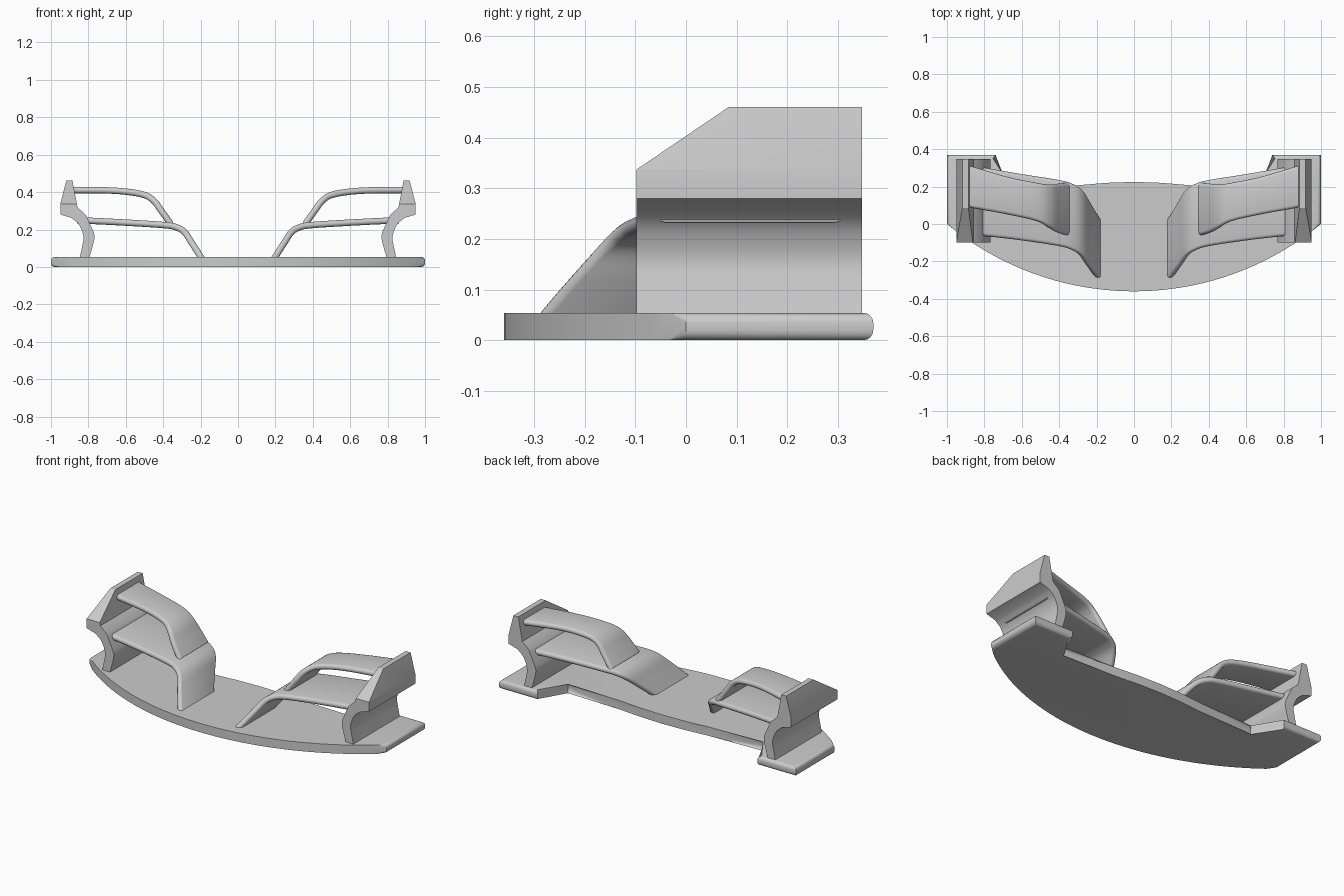
import bpy, bmesh, math
from mathutils import Vector

if "Cube" in bpy.data.objects:
    bpy.data.objects.remove(bpy.data.objects["Cube"])

grey = bpy.data.materials.new("light grey")
grey.diffuse_color = (0.6, 0.6, 0.6, 1)
grey.use_nodes = True
grey.node_tree.nodes["Principled BSDF"].inputs["Base Color"].default_value = grey.diffuse_color


def finish(name, bm, angle):
    bmesh.ops.recalc_face_normals(bm, faces=bm.faces)
    mesh = bpy.data.meshes.new(name)
    bm.to_mesh(mesh)
    bm.free()
    mesh.materials.append(grey)
    ob = bpy.data.objects.new(name, mesh)
    bpy.context.collection.objects.link(ob)
    bpy.context.view_layer.objects.active = ob
    ob.select_set(True)
    bpy.ops.object.shade_smooth_by_angle(angle=math.radians(angle))
    ob.select_set(False)
    return ob


def loft(bm, rings):
    rows = [[bm.verts.new(p) for p in r] for r in rings]
    n = len(rows[0])
    for a, b in zip(rows, rows[1:]):
        for i in range(n):
            j = (i + 1) % n
            bm.faces.new((a[i], a[j], b[j], b[i]))
    bm.faces.new(rows[0])
    bm.faces.new(rows[-1])


def smooth_path(pts, steps=5):
    # Catmull-Rom through the stations
    p = [Vector(q) for q in pts]
    p = [2 * p[0] - p[1]] + p + [2 * p[-1] - p[-2]]
    out = []
    for a, b, c, d in zip(p, p[1:], p[2:], p[3:]):
        for k in range(steps):
            t = k / steps
            out.append(0.5 * (2 * b + (c - a) * t + (2 * a - 5 * b + 4 * c - d) * t * t
                              + (3 * b - a - 3 * c + d) * t ** 3))
    return out + [p[-2]]


# Base plate: circular front edge, notched rear edge with end tabs
R, yc = 1.569, 1.209
half = math.asin(1 / R)
outline = []
for i in range(41):
    a = half * (i / 20 - 1)
    outline.append((R * math.sin(a), yc - R * math.cos(a)))
rear = [(1, 0.37), (0.74, 0.37), (0.67, 0.175), (0.3, 0.207), (0.15, 0.22)]
outline += rear + [(0, 0.225)] + [(-x, y) for x, y in reversed(rear)]
bm = bmesh.new()
loft(bm, [[(x, y, z) for x, y in outline] for z in (0, 0.054)])
rim = [e for e in bm.edges if abs(e.verts[0].co.z - e.verts[1].co.z) < 1e-5]
bmesh.ops.bevel(bm, geom=rim, offset=0.02, segments=4, profile=0.5, affect='EDGES')
finish("base_plate", bm, 35)

# End plate section (x, z): curved foot, flared middle, tapered top
foot_out = smooth_path([(0.847, 0.045), (0.833, 0.11), (0.826, 0.155), (0.835, 0.195),
                        (0.855, 0.232), (0.89, 0.262)], 3)
foot_in = smooth_path([(0.815, 0.28), (0.79, 0.227), (0.77, 0.18), (0.768, 0.15),
                       (0.78, 0.1), (0.796, 0.045)], 3)
section = [tuple(p) for p in foot_out] + [(0.95, 0.28), (0.95, 0.337), (0.918, 0.461),
                                          (0.885, 0.461), (0.858, 0.318)] + [tuple(p) for p in foot_in]


def end_plate(name, s):
    bm = bmesh.new()
    loft(bm, [[(s * x, y, z) for x, z in section] for y in (-0.098, 0.348)])
    # Sloping cut across the upper front corner
    bmesh.ops.recalc_face_normals(bm, faces=bm.faces)
    cut = bmesh.ops.bisect_plane(bm, geom=bm.verts[:] + bm.edges[:] + bm.faces[:],
                                 plane_co=(0, -0.098, 0.337), plane_no=(0, -0.124, 0.183),
                                 clear_outer=True)
    edges = [g for g in cut["geom_cut"] if isinstance(g, bmesh.types.BMEdge)]
    bmesh.ops.holes_fill(bm, edges=edges, sides=0)
    finish(name, bm, 25)


def flap(name, s, stations, r=0.017):
    # Stations are (x, z, front y, rear y); section is a slab with round edges
    pts = [Vector((q[0], q[1], q[2], q[3])) for q in smooth_path_4(stations)]
    rings = []
    for i, q in enumerate(pts):
        a, b = pts[max(i - 1, 0)], pts[min(i + 1, len(pts) - 1)]
        t = Vector((b[0] - a[0], b[1] - a[1])).normalized()
        nx, nz = -t.y, t.x
        ring = []
        for y0, sign in ((q[2] + r, -1), (q[3] - r, 1)):
            for k in range(7):
                ang = math.pi * k / 6
                off = r * math.cos(ang) * -sign
                ring.append((s * (q[0] + nx * off), y0 + sign * r * math.sin(ang), q[1] + nz * off))
        rings.append(ring)
    bm = bmesh.new()
    loft(bm, rings)
    finish(name, bm, 40)


def smooth_path_4(stations):
    return smooth_path(stations, 5)


lower = [(0.185, 0.032, -0.30, 0.025), (0.2, 0.055, -0.285, 0.045), (0.245, 0.125, -0.225, 0.12),
         (0.285, 0.185, -0.17, 0.185), (0.33, 0.212, -0.14, 0.215), (0.40, 0.224, -0.118, 0.235),
         (0.62, 0.238, -0.085, 0.27), (0.86, 0.25, -0.058, 0.312)]
upper = [(0.36, 0.23, -0.06, 0.22), (0.41, 0.30, -0.045, 0.215), (0.455, 0.358, -0.02, 0.21),
         (0.52, 0.39, 0.015, 0.22), (0.67, 0.408, 0.05, 0.25), (0.89, 0.411, 0.09, 0.315)]

for side, s in (("left", -1), ("right", 1)):
    end_plate("end_plate_" + side, s)
    flap("lower_flap_" + side, s, lower)
    flap("upper_flap_" + side, s, upper)
